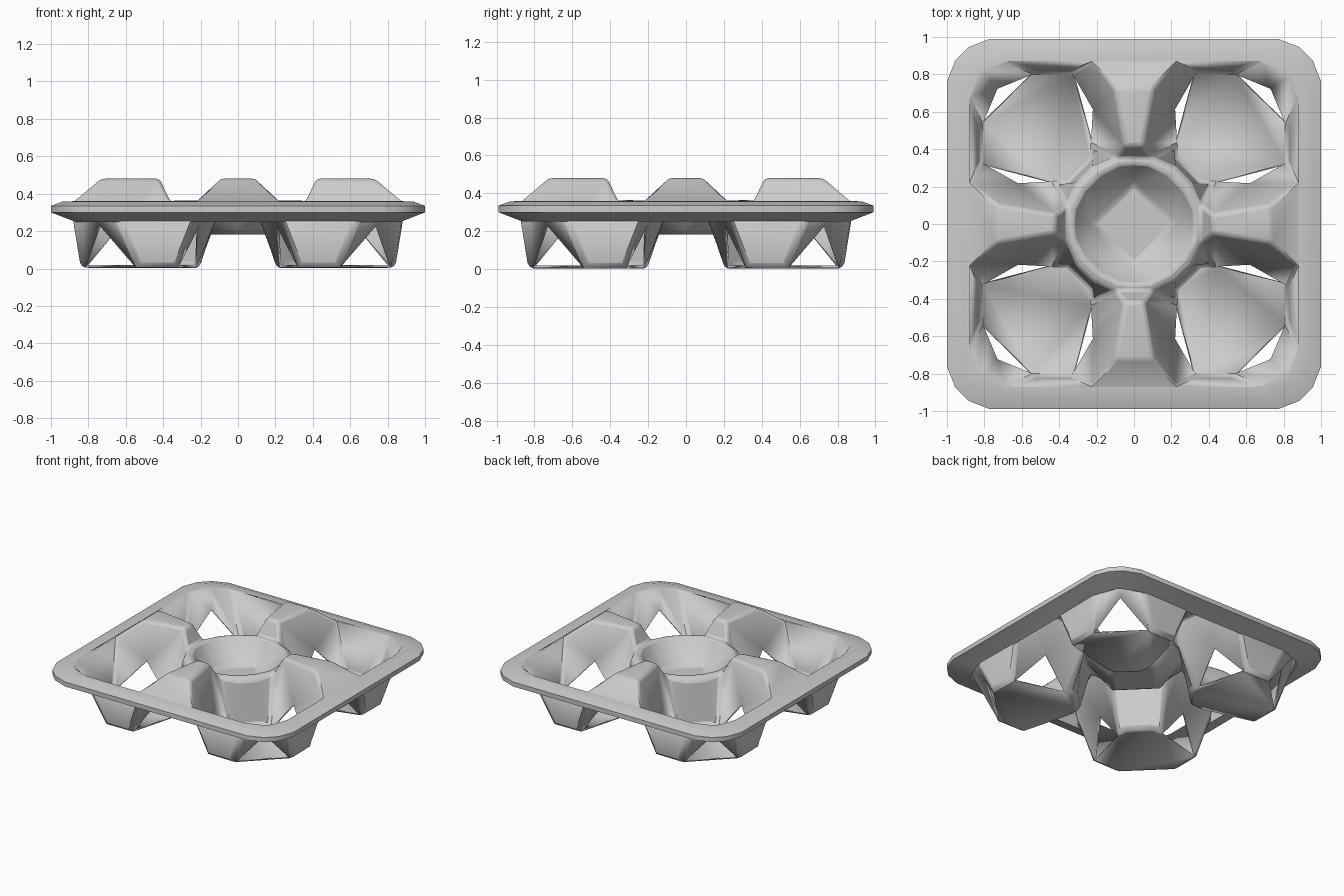
import bpy, bmesh

cube = bpy.data.objects.get("Cube")
if cube:
    bpy.data.objects.remove(cube, do_unlink=True)

grey = bpy.data.materials.new("moulded_grey")
grey.use_nodes = True
grey.diffuse_color = (0.6, 0.6, 0.6, 1)
grey.node_tree.nodes["Principled BSDF"].inputs["Base Color"].default_value = (0.6, 0.6, 0.6, 1)

Y_SCALE = 0.99


def eightfold(name, faces):
    """Repeat the faces of one octant around the centre and weld them."""
    bm = bmesh.new()
    for swap in (False, True):
        for sx in (1, -1):
            for sy in (1, -1):
                for face in faces:
                    pts = [(y, x, z) if swap else (x, y, z) for x, y, z in face]
                    pts = [(x * sx, y * sy * Y_SCALE, z) for x, y, z in pts]
                    if swap != (sx * sy < 0):
                        pts.reverse()
                    bm.faces.new([bm.verts.new(p) for p in pts])
    bmesh.ops.remove_doubles(bm, verts=bm.verts, dist=0.0005)
    bmesh.ops.recalc_face_normals(bm, faces=bm.faces)
    # Make the upper side the outside
    flat = max(bm.faces, key=lambda f: abs(f.normal.z) * f.calc_area())
    if flat.normal.z < 0:
        bmesh.ops.reverse_faces(bm, faces=bm.faces)
    bmesh.ops.dissolve_limit(bm, angle_limit=0.02, verts=bm.verts, edges=bm.edges)
    mesh = bpy.data.meshes.new(name)
    bm.to_mesh(mesh)
    bm.free()
    mesh.materials.append(grey)
    obj = bpy.data.objects.new(name, mesh)
    bpy.context.collection.objects.link(obj)
    return obj


def smooth(obj, angle):
    bpy.ops.object.select_all(action='DESELECT')
    obj.select_set(True)
    bpy.context.view_layer.objects.active = obj
    bpy.ops.object.shade_smooth_by_angle(angle=angle)


def rim_loop(half, straight, cx, cy, z):
    """Octant of a rounded square, from the axis to the diagonal."""
    mid = (cx + cy) / 2
    return [(half, 0, z), (half, 0.22, z), (half, straight, z), (cx, cy, z), (mid, mid, z)]


# Rim: flat top, narrow edge, sloping underside
inner = rim_loop(0.88, 0.67, 0.83, 0.80, 0.36)
loops = [inner,
         rim_loop(0.94, 0.72, 0.895, 0.84, 0.357),
         rim_loop(1.0, 0.77, 0.955, 0.885, 0.335),
         rim_loop(1.0, 0.77, 0.955, 0.885, 0.30),
         rim_loop(0.87, 0.66, 0.82, 0.79, 0.25)]
rim_faces = []
for a, b in zip(loops, loops[1:]):
    for i in range(4):
        rim_faces.append([a[i], b[i], b[i + 1], a[i + 1]])
# Backing below the ridge ends
rim_faces.append([loops[-1][0], inner[0], inner[1], loops[-1][1]])
rim = eightfold("rim", rim_faces)

# Pocket floor corners and hole tips
f1, f2, f3, f4 = [(x, y, 0.02) for x, y in ((0.35, 0.22), (0.42, 0.22), (0.825, 0.33), (0.825, 0.53))]
f_in, f_out = (0.285, 0.285, 0.02), (0.6775, 0.6775, 0.02)
side_tip, corner_tip = (0.62, 0.22, 0.24), (0.73, 0.73, 0.24)
# Ridge
a0, a1 = (0.42, 0, 0.48), (0.42, 0.05, 0.48)
b0, b1 = (0.73, 0, 0.48), (0.73, 0.10, 0.48)
# Central ring and bowl
o0, o1, o2, om = (0.36, 0, 0.355), (0.36, 0.10, 0.355), (0.31, 0.225, 0.345), (0.2675, 0.2675, 0.345)
k0, k1, k2, km = (0.325, 0, 0.37), (0.32, 0.08, 0.37), (0.265, 0.19, 0.37), (0.2275, 0.2275, 0.37)
d0, dm, centre = (0.22, 0, 0.20), (0.11, 0.11, 0.20), (0, 0, 0.20)
r0, r1, r2, r3, rm = inner

tray = eightfold("pocket_tray", [
    [f_in, f1, f2, f3, f4, f_out],                             # floor
    [f3, r1, r2, f4], [f4, r2, r3, corner_tip],                # outer walls
    [corner_tip, r3, rm],
    [a0, b0, b1, a1], [b0, r0, r1, b1], [o0, a0, a1, o1],      # ridge top and ends
    [a1, b1, side_tip], [a1, side_tip, f2], [b1, r1, side_tip],
    [r1, f3, side_tip],                                        # ridge side
    [o1, a1, f2], [o1, f2, f1, o2], [o2, f1, f_in, om],        # inner walls
    [k0, o0, o1, k1], [k1, o1, o2, k2], [k2, o2, om, km],      # ring
    [d0, k0, k1], [d0, k1, k2], [d0, k2, km, dm],              # bowl
    [centre, d0, dm],
])
bevel = tray.modifiers.new("soft_edges", 'BEVEL')
bevel.width = 0.022
bevel.segments = 2
bevel.limit_method = 'ANGLE'
bevel.angle_limit = 0.45
shell = tray.modifiers.new("thickness", 'SOLIDIFY')
shell.thickness = 0.018
shell.offset = -1

smooth(rim, 0.6)
smooth(tray, 0.7)
